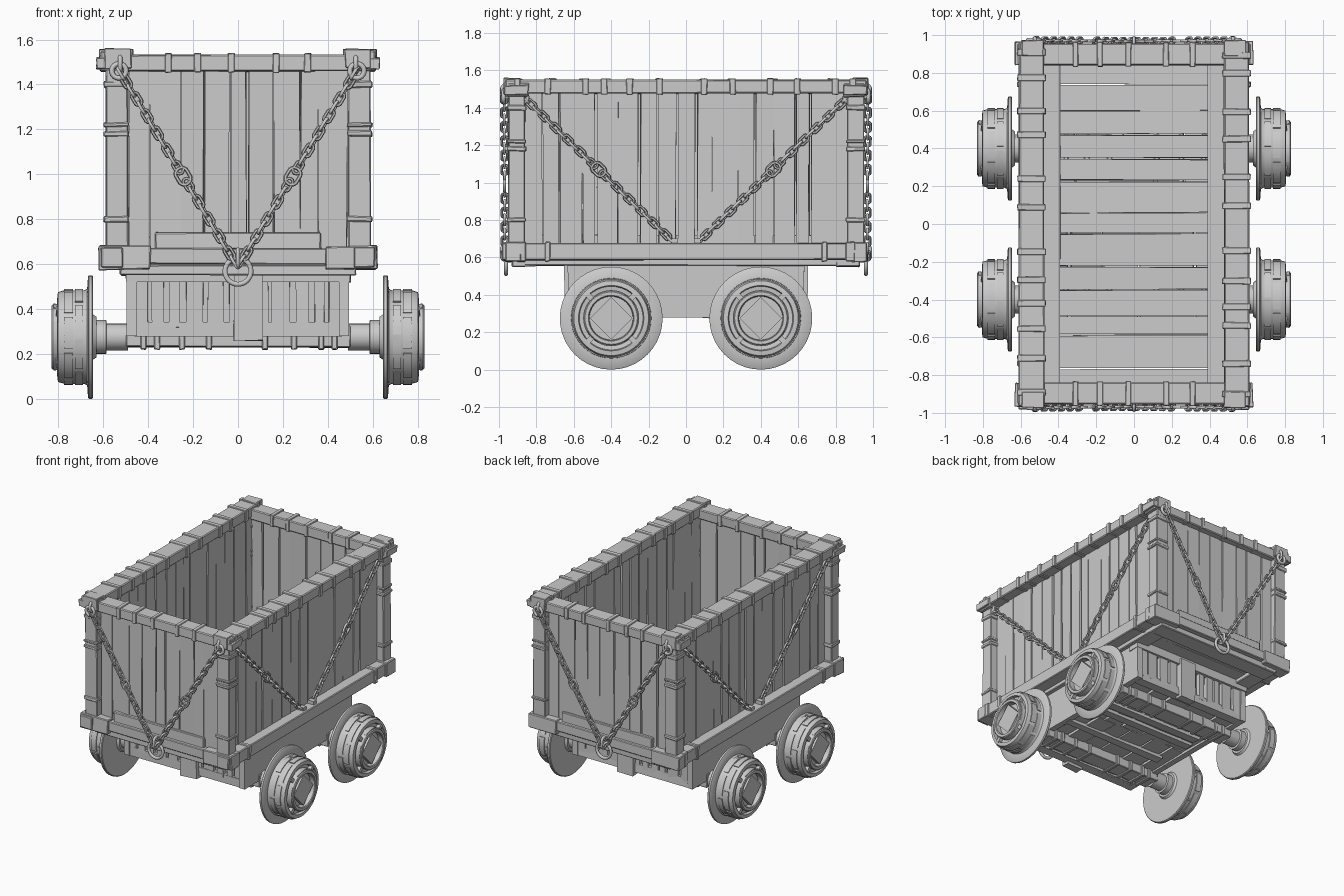
import bpy, bmesh, math, random
from mathutils import Matrix, Vector

if "Cube" in bpy.data.objects:
    bpy.data.objects.remove(bpy.data.objects["Cube"])

random.seed(4)
S = (-1, 1)


def finish(name, bm, smooth=None, bevel=0):
    bmesh.ops.recalc_face_normals(bm, faces=bm.faces)
    me = bpy.data.meshes.new(name)
    bm.to_mesh(me)
    bm.free()
    ob = bpy.data.objects.new(name, me)
    bpy.context.collection.objects.link(ob)
    if bevel:
        m = ob.modifiers.new("worn_edges", "BEVEL")
        m.width, m.segments = bevel, 1
    if smooth:
        bpy.ops.object.select_all(action="DESELECT")
        ob.select_set(True)
        bpy.context.view_layer.objects.active = ob
        bpy.ops.object.shade_smooth_by_angle(angle=math.radians(smooth))
    return ob


def box(bm, c, s, j=0.0, rot=None):
    """Box from centre and size, corners jittered by j."""
    M = Matrix.Translation(c) @ (rot or Matrix()) @ Matrix.Diagonal((*s, 1))
    for v in bmesh.ops.create_cube(bm, size=1, matrix=M)["verts"]:
        v.co += Vector([random.uniform(-j, j) for _ in range(3)])


def span(bm, x, y, z, j=0.0):
    """Box from (min, max) ranges."""
    r = (x, y, z)
    box(bm, [(a + b) / 2 for a, b in r], [abs(b - a) for a, b in r], j)


def planks(bm, lo, hi, axis, width, gap=0.006, j=0.003):
    """Fill a box with uneven boards laid side by side along axis."""
    n = round((hi[axis] - lo[axis]) / width)
    cuts = [lo[axis] + (hi[axis] - lo[axis]) * i / n for i in range(n + 1)]
    cuts = [c + (random.uniform(-.25, .25) * width if 0 < i < n else 0) for i, c in enumerate(cuts)]
    for a, b in zip(cuts, cuts[1:]):
        r = [[lo[k], hi[k]] for k in range(3)]
        r[axis] = [a + gap * random.random() / 2, b - gap * random.random() / 2]
        span(bm, *r, j)


def ring(bm, M, L, W, r, n=14, m=6):
    """Chain link: oval tube, half straight length L, radius W, tube radius r."""
    rows = []
    for i in range(n):
        t = 2 * math.pi * (i + .5) / n
        c, s = math.cos(t), math.sin(t)
        p = Vector((W * c, W * s + math.copysign(L, s), 0))
        rows.append([bm.verts.new(M @ (p + Vector((c * r * math.cos(q), s * r * math.cos(q), r * math.sin(q)))))
                     for q in [2 * math.pi * k / m for k in range(m)]])
    for i in range(n):
        a, b = rows[i], rows[(i + 1) % n]
        for k in range(m):
            bm.faces.new((a[k], a[(k + 1) % m], b[(k + 1) % m], b[k]))


def frame(p, u, v):
    w = u.cross(v)
    return Matrix.Translation(p) @ Matrix((u, v, w)).transposed().to_4x4()


def chain(bm, a, b, n, big):
    a, b, n = Vector(a), Vector(b), Vector(n)
    d = (b - a).normalized()
    n = (n - d * n.dot(d)).normalized()
    side = d.cross(n)
    count = round((b - a).length / .045)
    for i in range(count + 1):
        p = a.lerp(b, i / count)
        u = side if i % 2 else (side + n).normalized() * .45 + n * .9
        u = (u - d * u.dot(d)).normalized()
        if i == round(count * big):
            ring(bm, frame(p, side, d), .012, .028, .009)
        else:
            ring(bm, frame(p, u, d), .014, .016, .0075)


def lathe(bm, prof, M, a0=0, a1=2 * math.pi, n=40):
    """Revolve a closed (radius, x) profile about the x axis."""
    full = a1 - a0 > 6.28
    rows = [[bm.verts.new(M @ Vector((x, r * math.cos(t), r * math.sin(t)))) for r, x in prof]
            for t in [a0 + (a1 - a0) * i / n for i in range(n if full else n + 1)]]
    k = len(prof)
    for i in range(n):
        a, b = rows[i], rows[(i + 1) % len(rows)]
        for q in range(k):
            bm.faces.new((a[q], a[(q + 1) % k], b[(q + 1) % k], b[q]))
    if not full:
        bm.faces.new(rows[0])
        bm.faces.new(rows[-1])


# Plank walls of the tub
bm = bmesh.new()
for s in S:
    xs, ys = sorted((s * .49, s * .535)), sorted((s * .865, s * .91))
    planks(bm, (xs[0], -.87, .60), (xs[1], .87, 1.48), 1, .105, .016, .004)
    planks(bm, (-.49, ys[0], .60), (.49, ys[1], 1.47), 0, .11, .014, .004)
finish("wall_planks", bm)

# Floor boards with low inner skirting beams
bm = bmesh.new()
planks(bm, (-.49, -.87, .585), (.49, .87, .64), 1, .13, .014, .004)
for s in S:
    span(bm, (s * .39, s * .49), (-.865, .865), (.60, .72), .003)
finish("floor_boards", bm)

# Corner posts with iron bands
bm = bmesh.new()
for s in S:
    for t in S:
        span(bm, (s * .49, s * .59), (t * .86, t * .95), (.58, 1.47), .004)
        for z, h in ((.80, .025), (1.18, .025), (1.22, .02), (1.40, .03)):
            box(bm, (s * .542, t * .906, z), (.112, .102, h), .003)
finish("corner_posts", bm, bevel=.005)

# Top rim beams and their wrapped straps
bm = bmesh.new()
for s in S:
    span(bm, (s * .476, s * .61), (-.965, .965), (1.475, 1.55), .003)
    span(bm, (-.615, .615), (s * .84, s * .955), (1.458, 1.532), .003)
finish("rim_beams", bm, bevel=.006)
bm = bmesh.new()
for s in S:
    for y in (-.90, -.72, -.55, -.42, -.30, -.15, .08, .25, .47, .60, .78, .90):
        box(bm, (s * .543, y + random.uniform(-.02, .02), 1.5135), (.15, .034, .086), .002)
    for x in (-.31, -.18, -.03, .17, .31):
        box(bm, (x, s * .898, 1.496), (.03, .13, .086), .002)
    for t in S:
        box(bm, (s * .56, t * .905, 1.495), (.14, .125, .05), .004)
        box(bm, (s * .535, t * .93, 1.515), (.115, .085, .088), .004)
finish("rim_straps", bm, bevel=.003)

# Bottom sill beams, corner blocks and kick boards
bm = bmesh.new()
for s in S:
    span(bm, (s * .515, s * .61), (-.985, .965), (.585, .675), .003)
    span(bm, (-.5, .5), (s * .89, s * .955), (.60, .67), .003)
    span(bm, (-.37, .37), (s * .90, s * .93), (.65, .74), .003)
    span(bm, (-.525, .525), (s * .80, s * .93), (.55, .595), .003)
    span(bm, (s * .40, s * .525), (-.93, .93), (.555, .595), .003)
    for t in S:
        span(bm, (s * .39, s * .62), (t * .88, t * .968), (.575, .68), .004)
        box(bm, (s * .566, t * .74, .63), (.106, .03, .106), .002)
        box(bm, (s * .566, t * .88, .63), (.106, .05, .106), .002)
finish("sill_beams", bm, bevel=.005)

# Undercarriage box: sides, slatted ends, bottom boards
bm = bmesh.new()
for s in S:
    xs = sorted((s * .45, s * .495))
    planks(bm, (xs[0], -.63, .28), (xs[1], .63, .585), 1, .42, .003, .001)
    span(bm, (-.46, .46), (s * .57, s * .59), (.28, .585))
    span(bm, (-.5, .5), (s * .55, s * .635), (.52, .585), .003)
    span(bm, (-.46, .46), (s * .55, s * .62), (.28, .34), .003)
    x = -.45
    while x < .43:
        w = random.uniform(.04, .085)
        box(bm, (x + w / 2, s * .602, .43), (w, .035, .225), .003)
        x += w + random.uniform(.012, .03)
    span(bm, (-.02, .11), (s * .59, s * .65), (.26, .56), .004)
finish("undercarriage_box", bm)
bm = bmesh.new()
planks(bm, (-.46, -.58, .295), (.46, .0, .325), 0, .15, .02, .006)
planks(bm, (-.46, .0, .295), (.46, .58, .325), 0, .17, .02, .006)
for y in (-.17, .1, .2):
    box(bm, (random.uniform(-.05, .05), y, .29), (.84, .07, .03), .006)
finish("undercarriage_boards", bm)

# Axle beams with straps
bm = bmesh.new()
for t in S:
    box(bm, (0, t * .4, .28), (1.0, .13, .10), .004)
    for x in (-.42, -.36, -.25, -.13, .12, .25, .37, .43):
        box(bm, (x, t * .4, .278), (.026, .15, .118), .002)
finish("axle_beams", bm, bevel=.004)

# Flanged wheels: lathed body, tread plates, hub ring, square cap and spokes
wheel = [(.002, .63), (.09, .63), (.10, .645), (.27, .645), (.275, .65), (.275, .664), (.27, .668), (.215, .672),
         (.208, .685), (.208, .775), (.20, .802), (.175, .805), (.17, .785), (.148, .782), (.145, .825),
         (.14, .83), (.122, .83), (.118, .825), (.116, .79), (.002, .79)]
for t, end in ((-1, "front"), (1, "back")):
    for s, side in ((-1, "left"), (1, "right")):
        M = Matrix.Translation((0, t * .4, .275)) @ Matrix.Diagonal((s, 1, 1, 1))
        bm = bmesh.new()
        lathe(bm, wheel, M)
        lathe(bm, [(.002, .49), (.06, .49), (.06, .585), (.075, .587), (.075, .64), (.002, .64)], M, n=24)
        for i in range(8):
            a = i * math.pi / 4 + .05
            lathe(bm, [(.204, .69), (.214, .69), (.214, .725), (.204, .725)], M, a, a + .68, 5)
            lathe(bm, [(.204, .735), (.214, .735), (.214, .775), (.204, .775)], M, a + .3, a + .98, 5)
        for i in range(4):
            R = Matrix.Rotation(math.pi / 4 + i * math.pi / 2, 4, "X")
            b2 = R @ Vector((0, .158, 0))
            box(bm, M @ Vector((.795, b2.y, b2.z)), (.03, .045, .028), 0, Matrix.Diagonal((s, 1, 1, 1)) @ R)
            lathe(bm, [(.135, .80), (.146, .80), (.150, .822), (.135, .822)], M, i * 1.5708 - .5, i * 1.5708 + .5, 6)
        box(bm, M @ Vector((.80, 0, 0)), (.035, .16, .16), 0, Matrix.Rotation(math.pi / 4, 4, "X"))
        finish(f"{end}_{side}_wheel", bm, 35)

# Chains on both ends and both sides
bm = bmesh.new()
for s in S:
    for t in S:
        chain(bm, (s * .52, t * .972, 1.45), (s * .015, t * .968, .61), (0, t, 0), .54)
        chain(bm, (s * .563, t * .86, 1.45), (s * .563, t * .075, .69), (s, 0, 0), .5)
finish("chains", bm, 60)

# Corner eye rings and the pull rings with their plates
bm = bmesh.new()
X, Y, Z = Vector((1, 0, 0)), Vector((0, 1, 0)), Vector((0, 0, 1))
for t in S:
    for s in S:
        ring(bm, frame(Vector((s * .53, t * .975, 1.46)), X, Z), 0, .032, .011, 18, 8)
        ring(bm, frame(Vector((s * .525, t * .96, 1.49)), Y, Z), .01, .024, .010, 16, 8)
        ring(bm, frame(Vector((s * .575, t * .875, 1.455)), Y, Z), 0, .028, .010, 16, 8)
        box(bm, (s * .566, t * .06, .685), (.05, .035, .03))
    ring(bm, frame(Vector((0, t * .962, .568)), X, Z), 0, .058, .011, 28, 8)
    ring(bm, frame(Vector((0, t * .962, .625)), Y, Z), .016, .024, .010, 16, 8)
finish("chain_rings", bm, 60)
